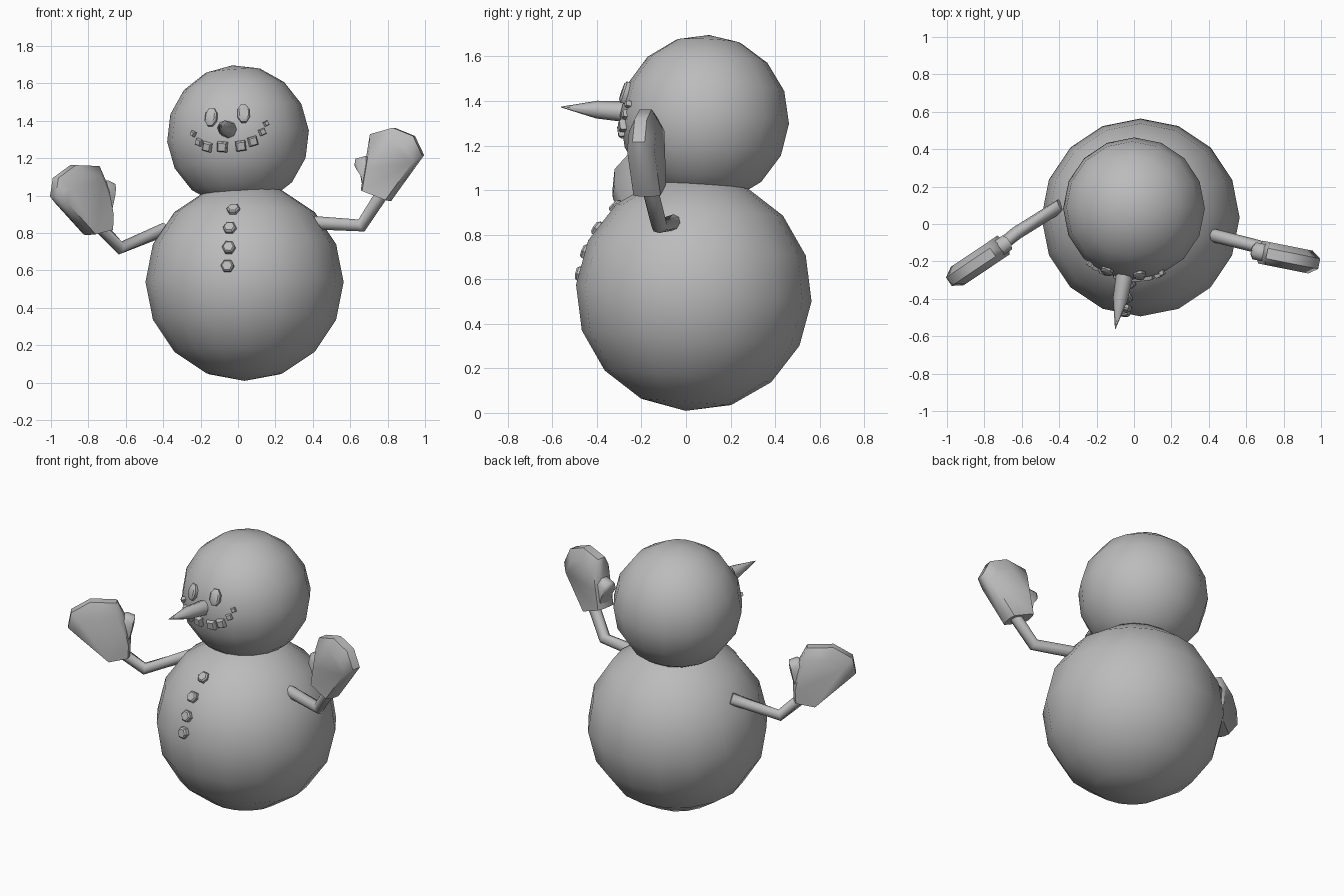
import bpy, bmesh, math
from mathutils import Matrix, Vector

cube = bpy.data.objects.get("Cube")
if cube:
    bpy.data.objects.remove(cube)

grey = bpy.data.materials.new("plain_grey")
grey.use_nodes = True
COLOUR = (0.5, 0.5, 0.5, 1)
grey.diffuse_color = COLOUR
grey.node_tree.nodes["Principled BSDF"].inputs["Base Color"].default_value = COLOUR


def finish(name, bm, angle=50):
    """Turn a bmesh into a named, smooth-shaded object."""
    bmesh.ops.recalc_face_normals(bm, faces=bm.faces)
    mesh = bpy.data.meshes.new(name)
    bm.to_mesh(mesh)
    bm.free()
    mesh.materials.append(grey)
    obj = bpy.data.objects.new(name, mesh)
    bpy.context.collection.objects.link(obj)
    bpy.ops.object.select_all(action='DESELECT')
    obj.select_set(True)
    bpy.context.view_layer.objects.active = obj
    bpy.ops.object.shade_smooth_by_angle(angle=math.radians(angle))
    return obj


def loft(bm, rings):
    """Skin a list of equal point rings and cap both ends."""
    rows = [[bm.verts.new(p) for p in ring] for ring in rings]
    n = len(rows[0])
    for a, b in zip(rows, rows[1:]):
        for i in range(n):
            j = (i + 1) % n
            bm.faces.new((a[i], a[j], b[j], b[i]))
    bm.faces.new(rows[0])
    bm.faces.new(rows[-1])


def ball(name, centre, radius, tilt_x, tilt_y):
    bm = bmesh.new()
    turn = Matrix.Rotation(math.radians(tilt_y), 4, 'Y') @ Matrix.Rotation(math.radians(tilt_x), 4, 'X')
    bmesh.ops.create_uvsphere(bm, u_segments=16, v_segments=8, radius=radius,
                              matrix=Matrix.Translation(centre) @ turn)
    finish(name, bm)


def pebble(name, centre, radius, x, z, half_w, half_h, sides, roll=0.0):
    """Small raised chip lying on the front of a ball."""
    dx, dz = x - centre.x, z - centre.z
    n = Vector((dx, -math.sqrt(radius ** 2 - dx ** 2 - dz ** 2), dz)).normalized()
    u = Vector((0, 0, 1)).cross(n).normalized()
    v = n.cross(u)
    angles = [2 * math.pi * (i + 0.5) / sides + roll for i in range(sides)]

    def ring(scale, lift):
        return [centre + n * (radius + lift) + u * (half_w * scale * math.cos(a))
                + v * (half_h * scale * math.sin(a)) for a in angles]
    bm = bmesh.new()
    loft(bm, [ring(1, -0.025), ring(1, 0.004), ring(0.75, 0.013)])
    finish(name, bm, 40)


def tube(name, points, radius, sides=8):
    """Bent round stick with mitred joints."""
    pts = [Vector(p) for p in points]
    dirs = [(b - a).normalized() for a, b in zip(pts, pts[1:])]
    rings = []
    for i, p in enumerate(pts):
        before, after = dirs[max(i - 1, 0)], dirs[min(i, len(dirs) - 1)]
        t = (before + after).normalized()
        side = t.cross(Vector((0, 1, 0))).normalized()
        up = side.cross(t)
        rings.append([p + side * (radius * math.cos(a)) + up * (radius * math.sin(a))
                      for a in (2 * math.pi * k / sides for k in range(sides))])
    bm = bmesh.new()
    loft(bm, rings)
    finish(name, bm, 80)


def padded(bm, outline, thick, y0, slope):
    """Cushion from an x-z outline whose first and last points are its open base."""
    n = Vector((-slope, 1, 0)).normalized()
    pts = [Vector((x, y0 + slope * x, z)) for x, z in outline]
    base = (pts[0] + pts[-1]) / 2
    loft(bm, [[base + (p - base) * s + n * (thick * t) for p in pts]
              for s, t in ((0.8, -1), (0.98, -0.45), (0.98, 0.45), (0.8, 1))])


def mitten(name, hand, thumb, thick, y0, slope):
    bm = bmesh.new()
    padded(bm, hand, thick, y0, slope)
    padded(bm, thumb, thick * 0.75, y0, slope)
    finish(name, bm, 60)


# Body and head
BODY, BODY_R = Vector((0.035, 0.035, 0.538)), 0.53
HEAD, HEAD_R = Vector((0, 0.083, 1.318)), 0.38
ball("body", BODY, BODY_R, -4, 0)
ball("head", HEAD, HEAD_R, -3, -4.5)

# Nose
start, tip = Vector((-0.045, -0.24, 1.35)), Vector((-0.1, -0.56, 1.373))
axis = tip - start
frame = Matrix.Translation(start) @ axis.to_track_quat('Z', 'Y').to_matrix().to_4x4()
nose = bmesh.new()
loft(nose, [[frame @ Vector((r * math.cos(a), r * math.sin(a), h * axis.length))
             for a in (math.pi * k / 4 for k in range(8))]
            for h, r in ((0, 0.048), (0.5, 0.04), (1, 0.002))])
finish("nose", nose, 60)

# Eyes
pebble("right_eye", HEAD, HEAD_R, -0.145, 1.42, 0.035, 0.053, 8)
pebble("left_eye", HEAD, HEAD_R, 0.03, 1.44, 0.035, 0.053, 8)

# Mouth chips
mouth = [(-0.24, 1.33, 0.018), (-0.21, 1.285, 0.024), (-0.165, 1.26, 0.034), (-0.085, 1.26, 0.038),
         (0.015, 1.265, 0.038), (0.08, 1.29, 0.034), (0.13, 1.34, 0.024), (0.15, 1.385, 0.018)]
for i, (x, z, r) in enumerate(mouth):
    pebble(f"mouth_chip_{i + 1}", HEAD, HEAD_R, x, z, r, r, 4, (x + 0.045) * 2.2)

# Buttons
for i, (x, z) in enumerate([(-0.025, 0.93), (-0.045, 0.83), (-0.05, 0.725), (-0.057, 0.625)]):
    pebble(f"button_{i + 1}", BODY, BODY_R, x, z, 0.036, 0.036, 6, 0.5)

# Arms
tube("left_arm", [(0.40, -0.055, 0.855), (0.66, -0.12, 0.84), (0.79, -0.17, 1.04)], 0.036)
tube("right_arm", [(-0.39, 0.10, 0.82), (-0.63, -0.05, 0.72), (-0.78, -0.17, 0.88)], 0.036)

# Mittens
mitten("left_mitten",
       [(0.815, 0.97), (0.995, 1.22), (0.945, 1.325), (0.835, 1.37), (0.71, 1.335),
        (0.685, 1.18), (0.66, 1.03)],
       [(0.75, 1.05), (0.75, 1.2), (0.685, 1.215), (0.63, 1.2), (0.625, 1.165), (0.655, 1.12), (0.67, 1.04)],
       0.062, -0.015, -0.2)
mitten("right_mitten",
       [(-0.69, 0.82), (-0.685, 0.92), (-0.71, 1.06), (-0.755, 1.165), (-0.885, 1.17),
        (-0.98, 1.10), (-0.995, 1.0), (-0.805, 0.79)],
       [(-0.695, 0.9), (-0.67, 1.02), (-0.665, 1.065), (-0.705, 1.085), (-0.76, 1.05), (-0.76, 0.93)],
       0.06, 0.355, 0.67)
